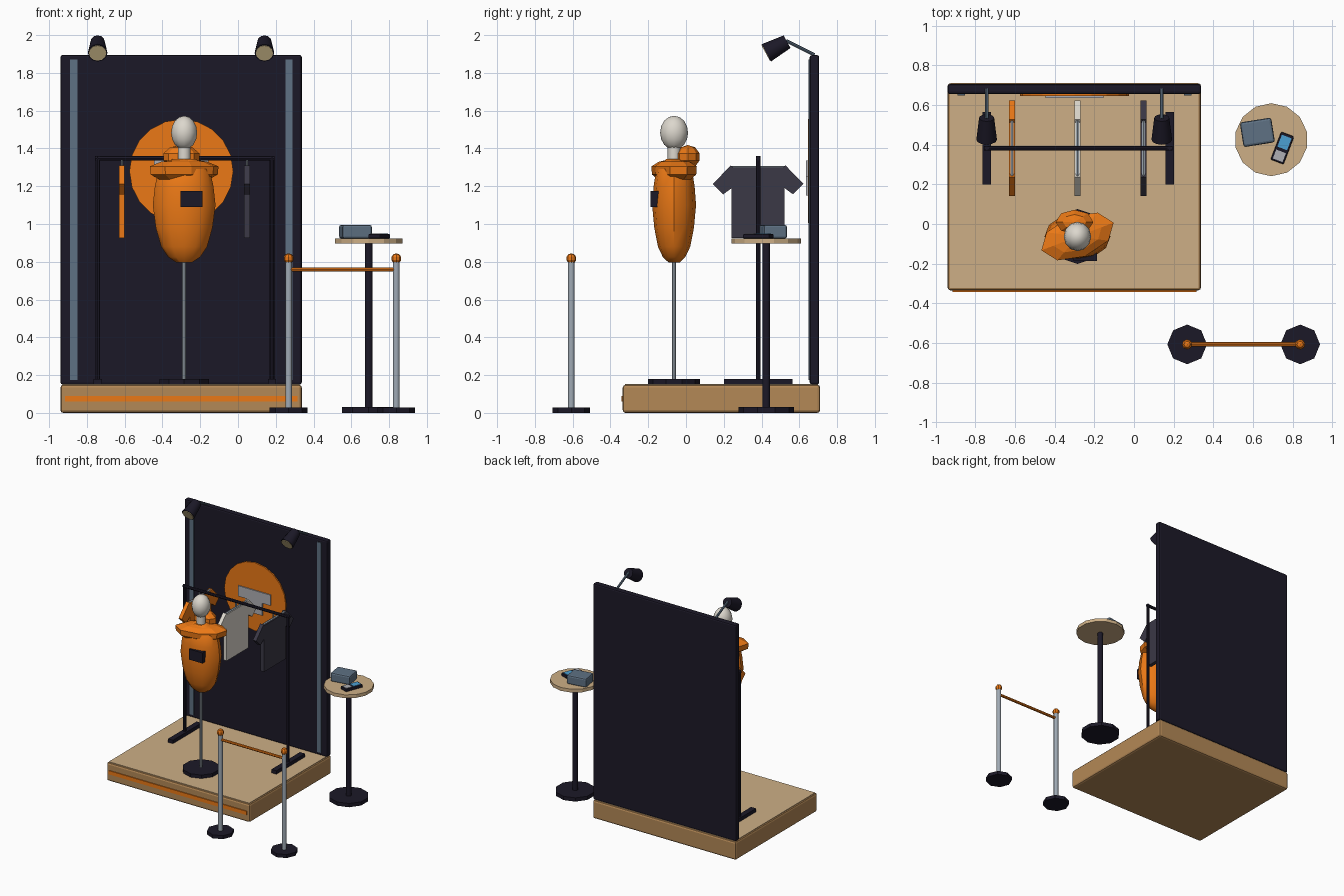
import bpy, bmesh
from math import radians, pi, cos, sin
from mathutils import Vector

if "Cube" in bpy.data.objects:
    bpy.data.objects.remove(bpy.data.objects["Cube"])


def mat(name, r, g, b):
    m = bpy.data.materials.new(name)
    m.diffuse_color = (r ** 2.2, g ** 2.2, b ** 2.2, 1)
    m.use_nodes = True
    m.node_tree.nodes["Principled BSDF"].inputs["Base Color"].default_value = m.diffuse_color
    return m


ORANGE = mat("orange", 0.92, 0.47, 0.11)
DARK = mat("near_black", 0.13, 0.12, 0.17)
CHAR = mat("charcoal", 0.24, 0.23, 0.28)
CREAM = mat("cream", 0.86, 0.84, 0.80)
LENS = mat("lens", 0.82, 0.74, 0.55)
WOOD = mat("wood", 0.70, 0.53, 0.34)
TOP = mat("light_wood", 0.80, 0.68, 0.52)
STEEL = mat("steel", 0.62, 0.66, 0.70)
SLATE = mat("slate", 0.37, 0.44, 0.51)
BLUE = mat("screen_blue", 0.30, 0.62, 0.82)
GREY = mat("light_grey", 0.68, 0.68, 0.70)


def finish(name, bm, m, smooth=False):
    bmesh.ops.recalc_face_normals(bm, faces=bm.faces)
    me = bpy.data.meshes.new(name)
    bm.to_mesh(me)
    bm.free()
    me.materials.append(m)
    o = bpy.data.objects.new(name, me)
    bpy.context.collection.objects.link(o)
    if smooth:
        bpy.ops.object.select_all(action='DESELECT')
        bpy.context.view_layer.objects.active = o
        o.select_set(True)
        bpy.ops.object.shade_smooth_by_angle(angle=radians(40))
    return o


def box(name, lo, hi, m, bevel=0, rot=0):
    """Box between two corners, turned about its own z axis."""
    bm = bmesh.new()
    bmesh.ops.create_cube(bm, size=1)
    lo, hi = Vector(lo), Vector(hi)
    bmesh.ops.scale(bm, vec=hi - lo, verts=bm.verts)
    o = finish(name, bm, m)
    o.location = (lo + hi) / 2
    o.rotation_euler.z = radians(rot)
    if bevel:
        b = o.modifiers.new("bevel", 'BEVEL')
        b.width, b.segments = bevel, 2
    return o


def rod(name, a, b, r1, m, sides=10, r2=None, smooth=True):
    """Cylinder or cone running from a to b."""
    a, b = Vector(a), Vector(b)
    bm = bmesh.new()
    bmesh.ops.create_cone(bm, cap_ends=True, segments=sides, radius1=r1,
                          radius2=r1 if r2 is None else r2, depth=(b - a).length)
    o = finish(name, bm, m, smooth)
    o.location = (a + b) / 2
    o.rotation_euler = (b - a).to_track_quat('Z', 'Y').to_euler()
    return o


def ball(name, loc, scale, m, u=10, v=8, smooth=True):
    bm = bmesh.new()
    bmesh.ops.create_uvsphere(bm, u_segments=u, v_segments=v, radius=1)
    bmesh.ops.scale(bm, vec=scale, verts=bm.verts)
    o = finish(name, bm, m, smooth)
    o.location = loc
    return o


def lathe(name, prof, loc, squash, m, sides=12, turn=0, smooth=True):
    """Elliptical rings (radius, z) stacked into a closed body."""
    bm = bmesh.new()
    rings = [[bm.verts.new((r * cos(2 * pi * i / sides), r * squash * sin(2 * pi * i / sides), z))
              for i in range(sides)] for r, z in prof]
    for p, q in zip(rings, rings[1:]):
        for i in range(sides):
            j = (i + 1) % sides
            bm.faces.new((p[i], p[j], q[j], q[i]))
    bm.faces.new(rings[0])
    bm.faces.new(rings[-1])
    o = finish(name, bm, m, smooth)
    o.location = loc
    o.rotation_euler.z = radians(turn)
    return o


def slab(name, half, thick, loc, m, turn=0):
    """Mirrored outline (x, z), extruded along y."""
    pts = half + [(-x, z) for x, z in reversed(half)]
    bm = bmesh.new()
    f = bm.faces.new([bm.verts.new((x, -thick / 2, z)) for x, z in pts])
    ext = bmesh.ops.extrude_face_region(bm, geom=[f])
    bmesh.ops.translate(bm, vec=(0, thick, 0),
                        verts=[g for g in ext["geom"] if isinstance(g, bmesh.types.BMVert)])
    o = finish(name, bm, m)
    o.location = loc
    o.rotation_euler.z = radians(turn)
    return o


# platform and back wall
box("platform", (-0.94, -0.335, 0), (0.338, 0.71, 0.149), WOOD, 0.015)
box("platform_top", (-0.928, -0.323, 0.14), (0.326, 0.698, 0.152), TOP)
box("platform_stripe", (-0.915, -0.342, 0.06), (0.315, -0.33, 0.09), ORANGE)
box("back_wall", (-0.94, 0.655, 0.15), (0.338, 0.705, 1.895), DARK, 0.012)
for x in (-0.87, 0.27):
    box("wall_strip", (x - 0.019, 0.648, 0.175), (x + 0.019, 0.66, 1.87), SLATE)

# round wall sign with a plain shirt cutout
rod("wall_disc", (-0.30, 0.66, 1.28), (-0.30, 0.645, 1.28), 0.275, ORANGE, 20, smooth=False)
slab("shirt_cutout", [(0.07, 1.15), (0.07, 1.25), (0.145, 1.25), (0.145, 1.335)],
     0.012, (-0.30, 0.642, 0), GREY)

# spotlights
for x in (-0.743, 0.14):
    rod("lamp_arm", (x, 0.68, 1.895), (x, 0.53, 1.97), 0.009, SLATE, 8)
    rod("lamp_head", (x, 0.425, 1.906), (x, 0.535, 1.965), 0.052, DARK, 12, 0.038)
    rod("lamp_lens", (x, 0.422, 1.9045), (x, 0.43, 1.909), 0.046, LENS, 12)

# clothes rack
rod("rack_bar", (-0.757, 0.382, 1.348), (0.193, 0.382, 1.348), 0.012, DARK, 8)
for x in (-0.743, 0.18):
    rod("rack_post", (x, 0.382, 0.16), (x, 0.382, 1.36), 0.012, DARK, 8)
    box("rack_foot", (x - 0.022, 0.2, 0.152), (x + 0.022, 0.565, 0.18), DARK)

# hanging shirts
shirt = [(0.14, 0.925), (0.14, 1.19), (0.185, 1.157), (0.24, 1.212), (0.145, 1.31), (0.13, 1.298)]
for x, m in ((-0.615, ORANGE), (-0.285, CREAM), (0.048, CHAR)):
    slab("hanging_shirt", shirt, 0.03, (x, 0.382, 0), m, 90)
    rod("hanger_bar", (x, 0.24, 1.298), (x, 0.525, 1.298), 0.009, STEEL, 6)
    rod("hanger_hook", (x, 0.382, 1.295), (x, 0.382, 1.352), 0.006, STEEL, 6)

# display figure
cx, cy = -0.285, -0.063
rod("figure_base", (cx, cy, 0.152), (cx, cy, 0.18), 0.138, DARK, 10, smooth=False)
rod("figure_pole", (cx, cy, 0.18), (cx, cy, 0.85), 0.011, STEEL, 8)
lathe("figure_torso", [(0.04, 0.795), (0.085, 0.825), (0.122, 0.88), (0.15, 0.98), (0.166, 1.10),
                       (0.155, 1.2), (0.135, 1.29), (0.06, 1.345)],
      (cx, cy, 0), 0.7, ORANGE)
lathe("garment_shoulders", [(0.14, 1.235), (0.19, 1.262), (0.195, 1.305), (0.13, 1.33), (0.06, 1.34)],
      (cx, cy, 0), 0.55, ORANGE, 8, 21, False)
ball("garment_hood", (-0.30, 0.01, 1.355), (0.1, 0.065, 0.063), ORANGE, 8, 5, False)
box("chest_patch", (-0.305, -0.187, 1.09), (-0.187, -0.14, 1.175), DARK)
rod("figure_neck", (cx, cy, 1.32), (cx, cy, 1.42), 0.034, CREAM, 10)
ball("figure_head", (cx, cy, 1.483), (0.069, 0.074, 0.09), CREAM, 12, 8)

# high table
tx, ty = 0.692, 0.425
rod("table_base", (tx, ty, 0), (tx, ty, 0.03), 0.148, DARK, 10, smooth=False)
rod("table_pole", (tx, ty, 0.03), (tx, ty, 0.9), 0.021, DARK, 10)
rod("table_top", (tx, ty, 0.896), (tx, ty, 0.923), 0.184, TOP, 14, smooth=False)
box("small_box", (0.542, 0.399, 0.923), (0.702, 0.525, 0.995), SLATE, 0.012, 9)

# card terminal with screen and key area
kx, ky = 0.748, 0.383
box("terminal", (kx - 0.035, ky - 0.075, 0.923), (kx + 0.035, ky + 0.075, 0.947), DARK, 0.006, -21)
for name, d, h, m in (("terminal_screen", 0.03, 0.032, BLUE), ("terminal_keys", -0.042, 0.024, GREY)):
    a = radians(-21)
    px, py = kx - d * sin(a), ky + d * cos(a)
    box(name, (px - 0.026, py - h, 0.94), (px + 0.026, py + h, 0.95), m, 0, -21)

# rope barrier
for x in (0.268, 0.838):
    rod("barrier_base", (x, -0.607, 0), (x, -0.607, 0.028), 0.1, DARK, 8, smooth=False)
    rod("barrier_post", (x, -0.607, 0.028), (x, -0.607, 0.8), 0.018, STEEL, 10)
    ball("barrier_knob", (x, -0.607, 0.817), (0.027, 0.027, 0.028), ORANGE, 8, 5, False)
rod("barrier_rope", (0.268, -0.607, 0.76), (0.838, -0.607, 0.76), 0.011, ORANGE, 8)
